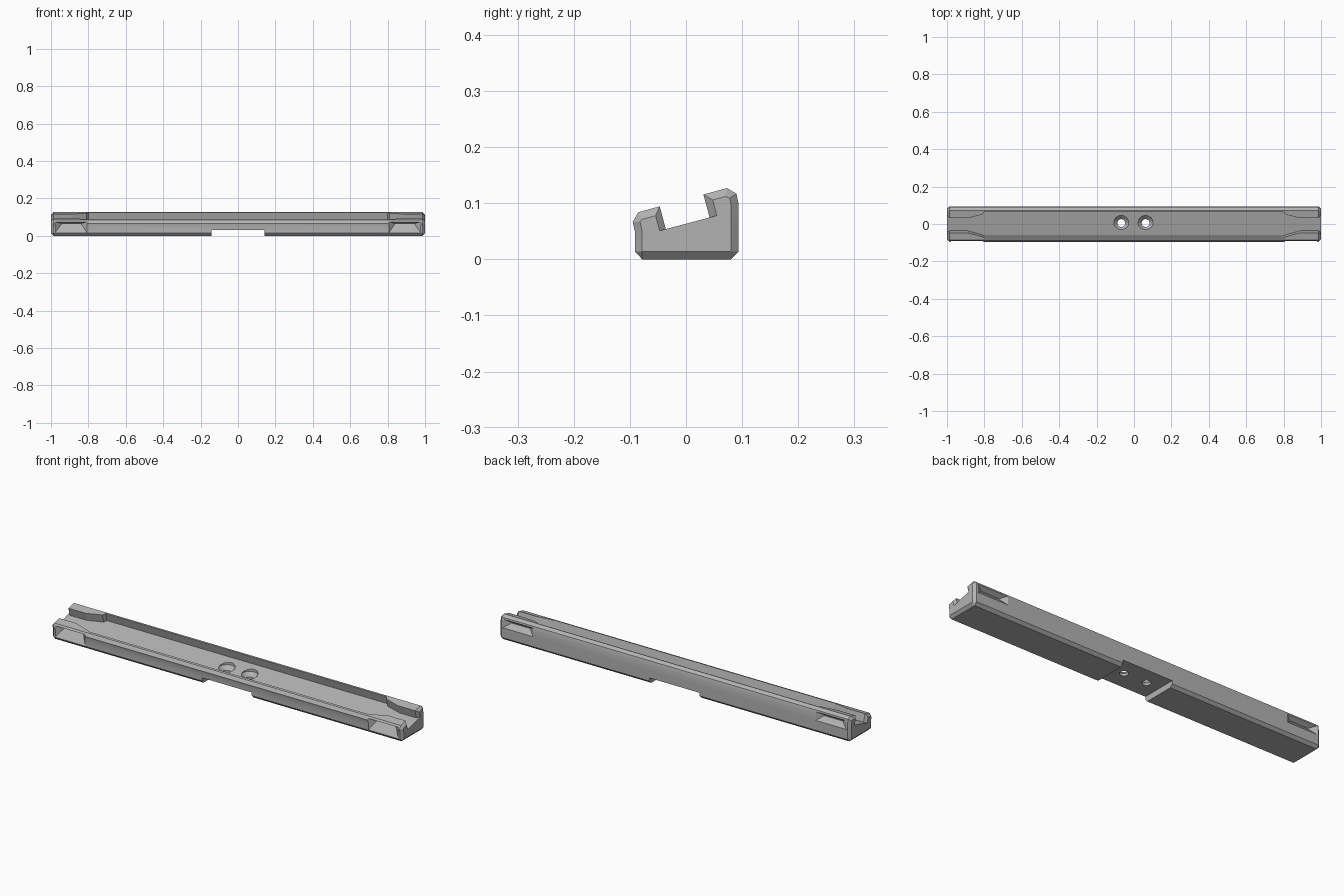
import bpy
import bmesh
from mathutils import Vector

cube = bpy.data.objects.get("Cube")
if cube:
    bpy.data.objects.remove(cube, do_unlink=True)

# Material
grey = bpy.data.materials.new("mid grey")
grey.use_nodes = True
COLOUR = (0.45, 0.45, 0.45, 1)
grey.diffuse_color = COLOUR
grey.node_tree.nodes["Principled BSDF"].inputs["Base Color"].default_value = COLOUR


def loft(name, sections):
    """Skin a row of equal-length point rings and cap both ends."""
    bm = bmesh.new()
    rings = [[bm.verts.new(p) for p in ring] for ring in sections]
    n = len(rings[0])
    for a, b in zip(rings, rings[1:]):
        for i in range(n):
            j = (i + 1) % n
            bm.faces.new((a[i], a[j], b[j], b[i]))
    bm.faces.new(rings[0])
    bm.faces.new(rings[-1])
    bmesh.ops.remove_doubles(bm, verts=bm.verts, dist=0.0001)
    bmesh.ops.recalc_face_normals(bm, faces=bm.faces)
    mesh = bpy.data.meshes.new(name)
    bm.to_mesh(mesh)
    bm.free()
    mesh.materials.append(grey)
    obj = bpy.data.objects.new(name, mesh)
    bpy.context.collection.objects.link(obj)
    return obj


def at_x(x, profile):
    return [(x, y, z) for y, z in profile]


def box_section(x, y0, y1, z0, z1):
    return at_x(x, [(y0, z0), (y1, z0), (y1, z1), (y0, z1)])


# Body: tilted-top profile with chamfered ends
outer = [(-0.078, 0), (-0.091, 0.014), (-0.091, 0.049), (-0.095, 0.067), (-0.085, 0.084),
         (0.073, 0.127), (0.09, 0.117), (0.094, 0.097), (0.094, 0.014), (0.08, 0)]
inset = [(-0.078, 0.014), (-0.078, 0.014), (-0.078, 0.049), (-0.082, 0.067), (-0.079, 0.071),
         (0.070, 0.112), (0.078, 0.109), (0.08, 0.097), (0.08, 0.014), (0.08, 0.014)]
rail = loft("rail_body", [at_x(-1, inset), at_x(-0.987, outer),
                          at_x(0.987, outer), at_x(1, inset)])
cutters = []

# Tilted slot, wide in the middle and narrow near the ends
UP = Vector((-0.026, 0.097)) * 1.2


def slot_section(x, front, back):
    floor = [Vector((y, 0.0635 + 0.265 * y)) for y in (front, back)]
    return at_x(x, [floor[0], floor[1], floor[1] + UP, floor[0] + UP])


half = [(0.8, -0.064, 0.077), (0.81, -0.058, 0.062), (0.89, -0.036, 0.042),
        (0.987, -0.036, 0.042), (1.0, -0.047, 0.055), (1.02, -0.047, 0.055)]
slot = [slot_section(-x, f, b) for x, f, b in reversed(half)]
slot += [slot_section(x, f, b) for x, f, b in half]
cutters.append(loft("slot_cutter", slot))

# Notch under the middle
cutters.append(loft("notch_cutter", [box_section(x, -0.2, 0.2, -0.1, 0.03)
                                     for x in (-0.142, 0.142)]))


# Sloped finger pockets on both long sides, at each end
def pocket(side, face, deep, z_low, z_deep, z_top):
    def ring(y, x0, x1, low, top):
        return [(side * x0, y, low), (side * x1, y, low),
                (side * x1, y, top), (side * x0, y, top)]
    out = face * 1.1
    cutters.append(loft("pocket_cutter", [
        ring(out, 0.805, 0.98, z_low, z_top),
        ring(face, 0.805, 0.98, z_low, z_top),
        ring(deep, 0.838, 0.944, z_deep, z_deep + 0.004)]))


for side in (-1, 1):
    pocket(side, -0.0945, -0.062, 0.013, 0.062, 0.075)
    pocket(side, 0.094, 0.072, 0.065, 0.09, 0.11)

# Countersunk screw holes
for x in (-0.068, 0.062):
    bm = bmesh.new()
    bottom = None
    for z0, z1, r0, r1 in ((0, 0.042, 0.021, 0.021), (0.042, 0.062, 0.021, 0.04),
                           (0.062, 0.15, 0.04, 0.04)):
        made = bmesh.ops.create_cone(bm, cap_ends=False, segments=32, radius1=r0,
                                     radius2=r1, depth=z1 - z0)["verts"]
        bmesh.ops.translate(bm, verts=made, vec=(x, 0.005, (z0 + z1) / 2))
    bmesh.ops.remove_doubles(bm, verts=bm.verts, dist=0.0005)
    bmesh.ops.holes_fill(bm, edges=bm.edges, sides=0)
    bmesh.ops.recalc_face_normals(bm, faces=bm.faces)
    mesh = bpy.data.meshes.new("hole_cutter")
    bm.to_mesh(mesh)
    bm.free()
    mesh.materials.append(grey)
    hole = bpy.data.objects.new("hole_cutter", mesh)
    bpy.context.collection.objects.link(hole)
    cutters.append(hole)

# Apply every cut, then discard the cutters
bpy.ops.object.select_all(action="DESELECT")
bpy.context.view_layer.objects.active = rail
rail.select_set(True)
for cutter in cutters:
    cutter.hide_render = True
    mod = rail.modifiers.new("cut", "BOOLEAN")
    mod.operation = "DIFFERENCE"
    mod.solver = "EXACT"
    mod.object = cutter
    bpy.ops.object.modifier_apply(modifier=mod.name)
    bpy.data.objects.remove(cutter, do_unlink=True)
bpy.ops.object.shade_smooth_by_angle(angle=0.25)
